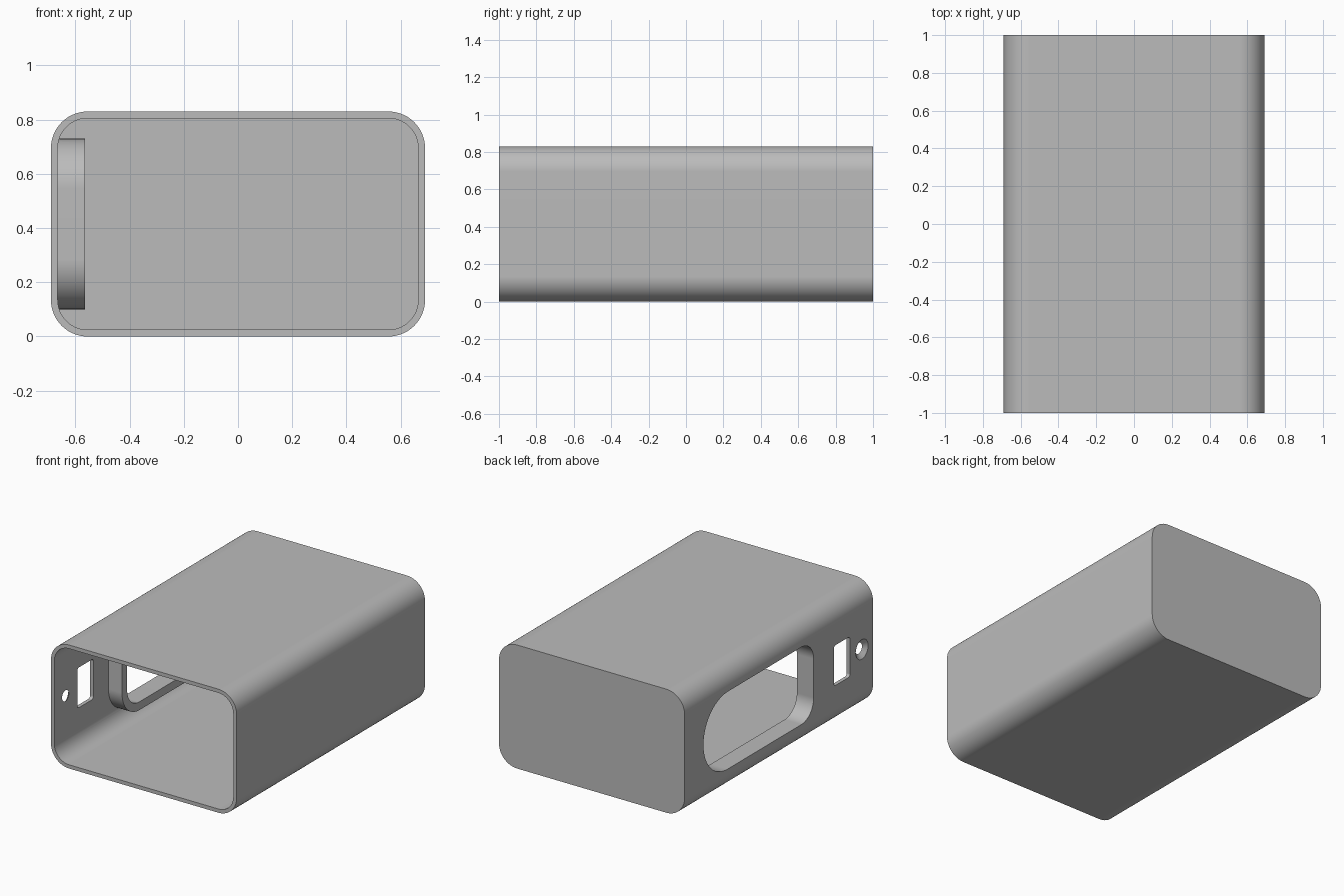
import bpy
import bmesh
from math import sin, cos, pi, radians
from mathutils import Vector

cube = bpy.data.objects.get("Cube")
if cube:
    bpy.data.objects.remove(cube, do_unlink=True)

grey = bpy.data.materials.new("satin grey")
grey.use_nodes = True
grey.diffuse_color = (0.5, 0.5, 0.5, 1)
grey.node_tree.nodes["Principled BSDF"].inputs["Base Color"].default_value = (0.5, 0.5, 0.5, 1)


def rounded_rect(u0, u1, v0, v1, r_low, r_high, seg=14):
    """Outline with corner radius r_low at the u0 end and r_high at the u1 end."""
    corners = [(u1 - r_high, v1 - r_high, r_high, 0), (u0 + r_low, v1 - r_low, r_low, 1),
               (u0 + r_low, v0 + r_low, r_low, 2), (u1 - r_high, v0 + r_high, r_high, 3)]
    pts = []
    for u, v, r, quarter in corners:
        for i in range(seg + 1):
            a = (quarter + i / seg) * pi / 2
            pts.append((u + r * cos(a), v + r * sin(a)))
    return pts


def loft(name, start, end):
    """Closed solid between two matching loops of 3D points."""
    bm = bmesh.new()
    a = [bm.verts.new(p) for p in start]
    b = [bm.verts.new(p) for p in end]
    n = len(a)
    bm.faces.new(a)
    bm.faces.new(b[::-1])
    for i in range(n):
        j = (i + 1) % n
        bm.faces.new((a[i], b[i], b[j], a[j]))
    bmesh.ops.remove_doubles(bm, verts=bm.verts, dist=1e-5)
    bmesh.ops.recalc_face_normals(bm, faces=bm.faces)
    mesh = bpy.data.meshes.new(name)
    bm.to_mesh(mesh)
    bm.free()
    mesh.materials.append(grey)
    ob = bpy.data.objects.new(name, mesh)
    bpy.context.collection.objects.link(ob)
    return ob


def along_y(name, outline, y0, y1):
    return loft(name, [Vector((u, y0, v)) for u, v in outline],
                [Vector((u, y1, v)) for u, v in outline])


def along_x(name, outline, x0, x1):
    return loft(name, [Vector((x0, u, v)) for u, v in outline],
                [Vector((x1, u, v)) for u, v in outline])


def circle(y, z, r, n=40):
    return [(y + r * cos(2 * pi * i / n), z + r * sin(2 * pi * i / n)) for i in range(n)]


def combine(target, tool, operation):
    """Apply a boolean to the target and discard the tool."""
    tool.hide_render = True
    mod = target.modifiers.new(operation.lower(), 'BOOLEAN')
    mod.operation = operation
    mod.solver = 'EXACT'
    mod.object = tool
    bpy.context.view_layer.objects.active = target
    bpy.ops.object.modifier_apply(modifier=mod.name)
    bpy.data.objects.remove(tool, do_unlink=True)


W, H, T = 0.69, 0.83, 0.025        # half width, height, wall
R = 0.135                          # outer corner radius
MID = 0.415                        # height of the side openings

# Sleeve open at the front, closed at the back
shell = along_y("enclosure_shell", rounded_rect(-W, W, 0, H, R, R), -1, 1)
inside = rounded_rect(-W + T, W - T, T, H - T, R - T, R - T)
combine(shell, along_y("cavity_cutter", inside, -1.2, 1 - T), 'DIFFERENCE')

# Collar around the large side opening, reaching inward
RIM = 0.055
collar = rounded_rect(-0.37 - RIM, 0.80 + RIM, 0.155 - RIM, 0.675 + RIM, 0.13 + RIM, 0.26 + RIM - 0.001)
combine(shell, along_x("collar", collar, -W + T / 2, -0.565), 'UNION')

# Large opening: round at the back end, soft corners at the front end
slot = rounded_rect(-0.37, 0.80, 0.155, 0.675, 0.13, 0.259)
combine(shell, along_x("slot_cutter", slot, -0.8, -0.5), 'DIFFERENCE')

# Small rectangular window
window = rounded_rect(-0.755, -0.585, 0.28, 0.55, 0.018, 0.018, 5)
combine(shell, along_x("window_cutter", window, -0.8, -0.6), 'DIFFERENCE')

# Countersunk round hole: cone through the wall, flared outward
outer, inner = 0.066, 0.036
slope = (outer - inner) / T
extra = 0.01
cone = loft("hole_cutter",
            [Vector((-W - extra, y, z)) for y, z in circle(-0.882, MID, outer + slope * extra)],
            [Vector((-W + T + extra, y, z)) for y, z in circle(-0.882, MID, inner - slope * extra)])
combine(shell, cone, 'DIFFERENCE')

# Smooth fillets, sharp rims
bpy.ops.object.select_all(action='DESELECT')
shell.select_set(True)
bpy.context.view_layer.objects.active = shell
bpy.ops.object.shade_smooth_by_angle(angle=radians(30))
weighted = shell.modifiers.new("even shading", 'WEIGHTED_NORMAL')
weighted.keep_sharp = True
